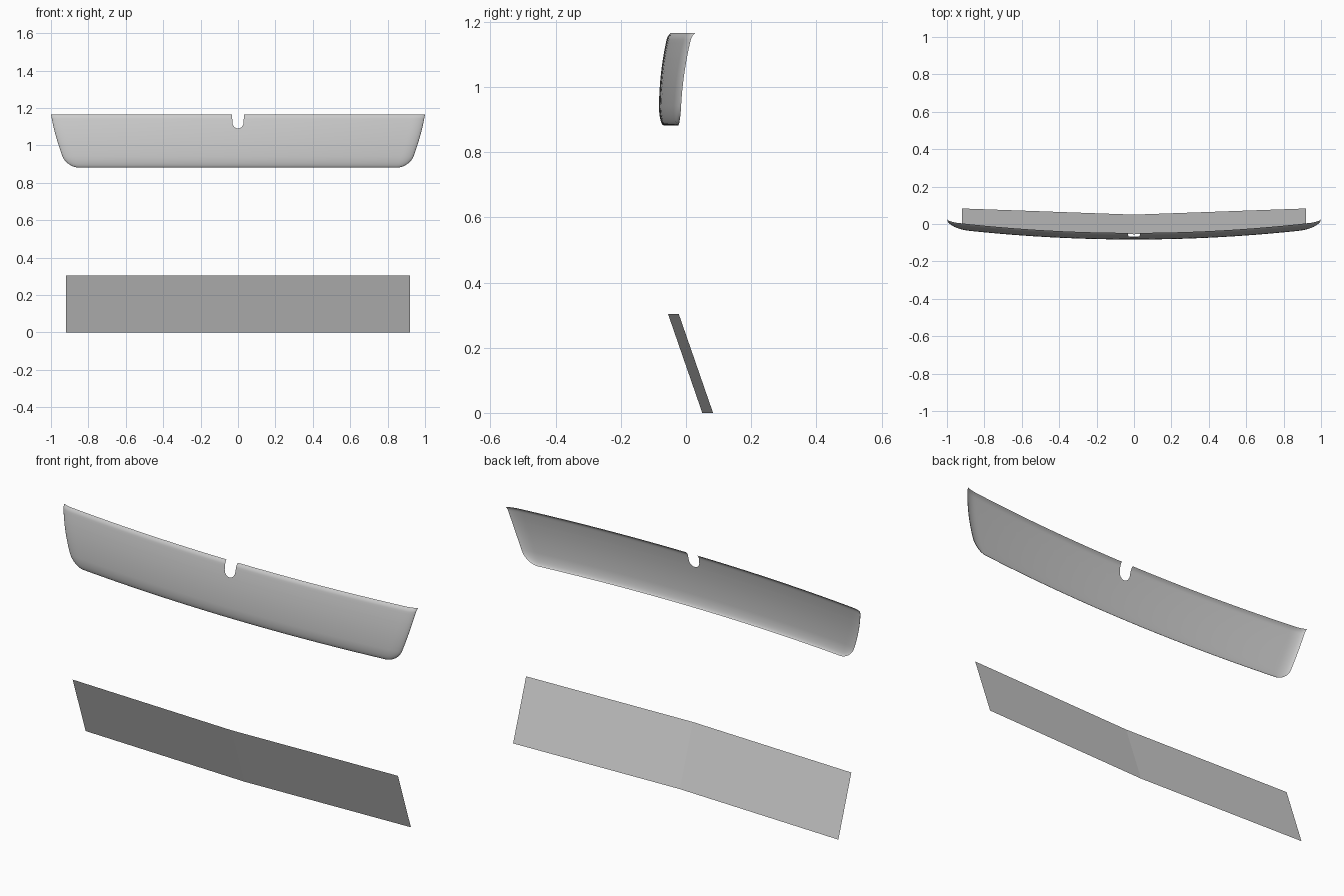
import bpy, bmesh, math

if "Cube" in bpy.data.objects:
    bpy.data.objects.remove(bpy.data.objects["Cube"])

ZB, ZT, R = 0.882, 1.165, 0.06      # bottom, top, lower corner radius
NOTCH_Z, NOTCH_W = 1.09, 0.032


def side(z):
    t = (z - ZB) / (ZT - ZB)
    return 0.915 + 0.12 * t - 0.035 * t * t


def half_width(z):
    b = max(R - (z - ZB), 0)
    return side(z) - R + math.sqrt(max(R * R - b * b, 0))


def notch(z):
    if z <= NOTCH_Z:
        return 0.0
    k = max(1 - (z - NOTCH_Z) / 0.03, 0)
    return (NOTCH_W - 0.004 * (ZT - z) / 0.075) * math.sqrt(1 - k * k)


def depth(x, z):
    # bowed shell with rim curling backward along sides, bottom and top
    y = -0.083 + 0.5 * max(z - 0.93, 0) ** 2 + 0.06 * x * x
    a, b = R - (side(z) - x), R - (z - ZB)
    e = math.hypot(a, b) if a > 0 and b > 0 else max(a, b)
    e = min(max(e / R, 0), 1)
    y += 0.015 * (1 - math.sqrt(1 - e * e))
    t = min(max((z - ZT + 0.02) / 0.02, 0), 1)
    return y + 0.008 * t * t


def finish(name, bm, smooth):
    me = bpy.data.meshes.new(name)
    bm.to_mesh(me)
    bm.free()
    ob = bpy.data.objects.new(name, me)
    bpy.context.collection.objects.link(ob)
    m = ob.modifiers.new("mirror", 'MIRROR')
    m.use_clip = True
    for p in me.polygons:
        p.use_smooth = smooth
    return ob


def grid(rows, flip=False):
    bm = bmesh.new()
    vs = [[bm.verts.new(p) for p in r] for r in rows]
    for r0, r1 in zip(vs, vs[1:]):
        for i in range(len(r0) - 1):
            bm.faces.new((r0[i], r0[i + 1], r1[i + 1], r1[i]))
    return bm


# curved shell with notch
zs = [ZB + R * (1 - math.cos(math.pi / 2 * i / 10)) for i in range(11)]
zs += [ZB + R + (NOTCH_Z - ZB - R) * i / 6 for i in range(1, 7)]
zs += [NOTCH_Z + 0.03 * (1 - math.cos(math.pi / 2 * i / 6)) for i in range(1, 7)]
zs += [1.135, 1.145, 1.15, 1.155, 1.16, ZT]
cols = [0.92 * i / 16 for i in range(17)]
cols += [0.92 + 0.08 * math.sin(math.pi / 2 * i / 10) for i in range(1, 11)]
rows = []
for z in zs:
    n, w = notch(z), half_width(z)
    xs = [n + (w - n) * f for f in cols]
    rows.append([(x, depth(x, z), z) for x in xs])
finish("curved_shell", grid(rows), True)

# leaning flat panel, bent at the centre
finish("lower_panel", grid([[(0, 0.05, 0), (0.92, 0.083, 0)],
                            [(0, -0.055, 0.303), (0.92, -0.022, 0.303)]]), False)
